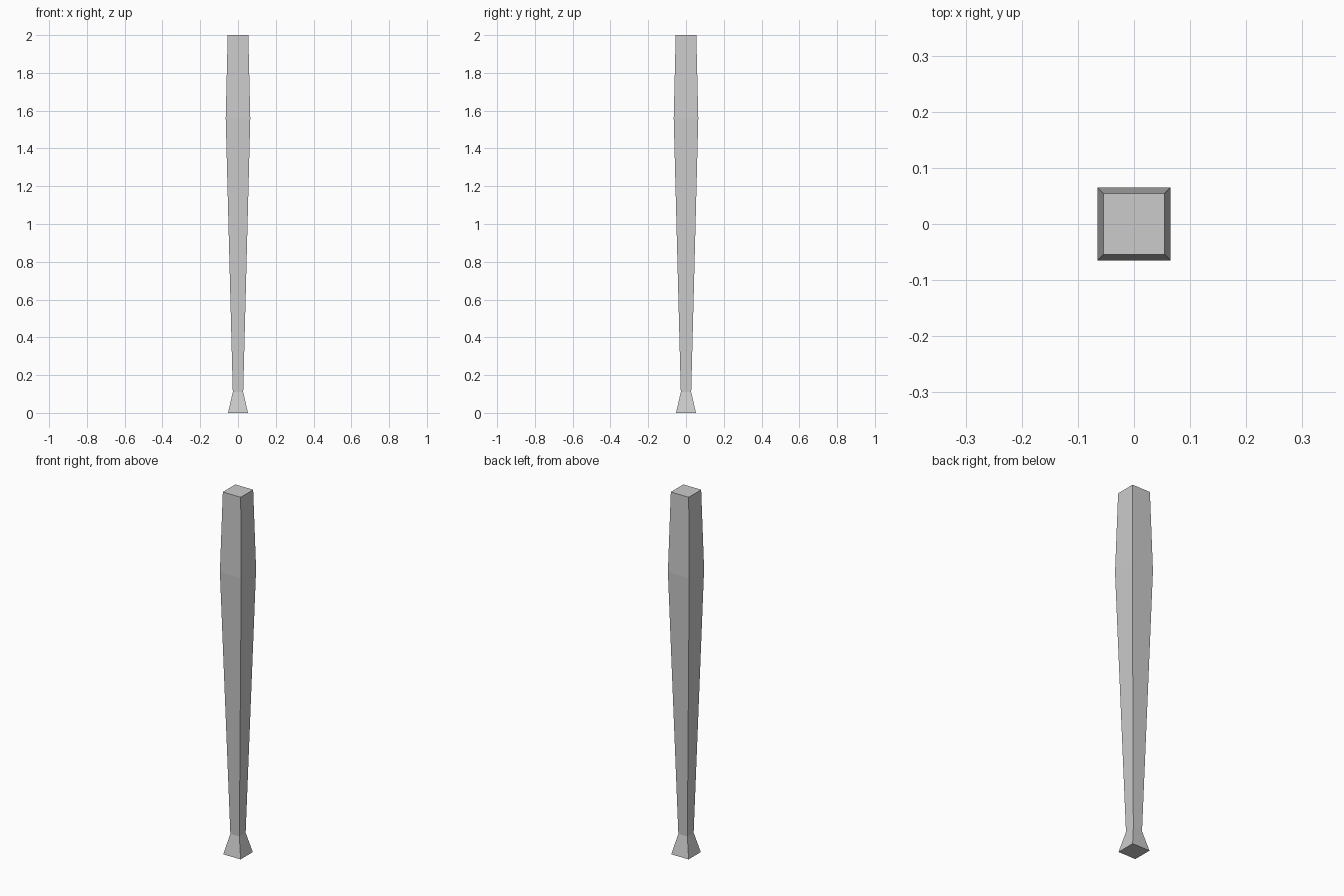
import bpy
import bmesh

if "Cube" in bpy.data.objects:
    bpy.data.objects.remove(bpy.data.objects["Cube"])

# Square cross-sections of the tapered leg: (height, half width)
PROFILE = [(0.0, 0.053), (0.11, 0.0275), (1.56, 0.065), (2.0, 0.0545)]
CORNERS = [(-1, -1), (1, -1), (1, 1), (-1, 1)]


def square_loft(name, profile):
    bm = bmesh.new()
    rings = [[bm.verts.new((x * h, y * h, z)) for x, y in CORNERS]
             for z, h in profile]
    # Side walls between neighbouring sections
    for low, high in zip(rings, rings[1:]):
        for i in range(4):
            j = (i + 1) % 4
            bm.faces.new((low[i], low[j], high[j], high[i]))
    # End caps
    bm.faces.new(rings[0][::-1])
    bm.faces.new(rings[-1])
    mesh = bpy.data.meshes.new(name)
    bm.to_mesh(mesh)
    bm.free()
    obj = bpy.data.objects.new(name, mesh)
    bpy.context.collection.objects.link(obj)
    return obj


# Tapered leg with flared foot
square_loft("tapered_leg", PROFILE)
